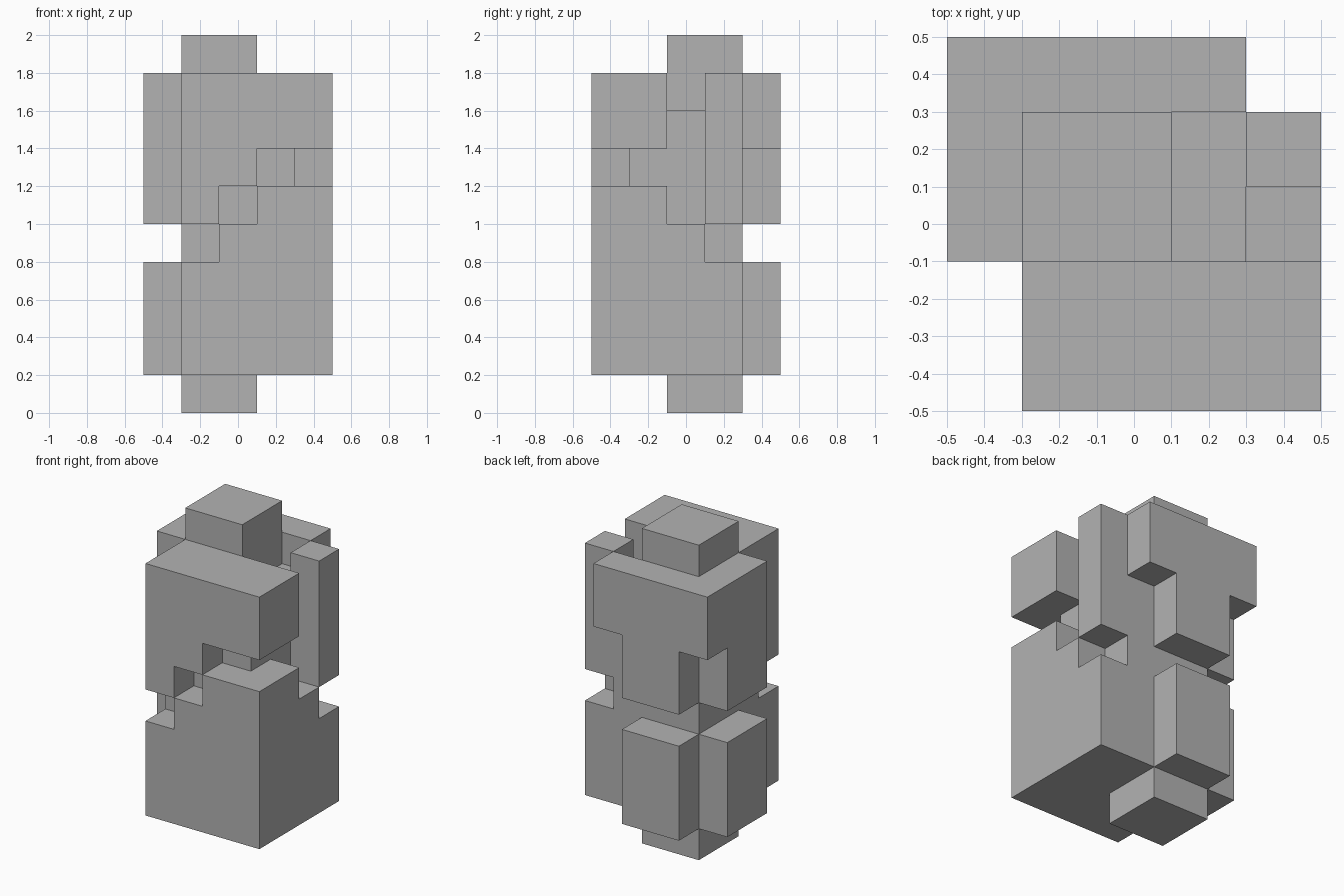
import bpy
import bmesh
from mathutils import Vector

cube = bpy.data.objects.get("Cube")
if cube:
    bpy.data.objects.remove(cube, do_unlink=True)

UNIT = 0.2  # edge of one building cube

# Parts as spans of cubes: (x from, x to), (y from, y to), (z from, z to)
PARTS = {
    "core": [((1, 4), (1, 4), (1, 8))],
    "shaft": [((1, 3), (2, 4), (0, 10))],
    "upper_front": [((1, 5), (0, 2), (7, 9)), ((2, 3), (0, 1), (6, 9)), ((1, 2), (0, 1), (5, 9))],
    "lower_front": [((3, 5), (0, 2), (1, 6)), ((2, 3), (0, 1), (1, 5)), ((1, 2), (0, 1), (1, 4))],
    "lower_side_steps": [((4, 5), (2, 3), (1, 5)), ((4, 5), (3, 4), (1, 4))],
    "side_column": [((4, 5), (3, 4), (5, 9))],
    "upper_right_wall": [((0, 1), (2, 4), (5, 9))],
    "upper_back_wall": [((0, 4), (4, 5), (7, 9)), ((1, 3), (4, 5), (5, 9))],
    "lower_right_wall": [((0, 1), (2, 4), (1, 4))],
    "lower_back_wall": [((1, 3), (4, 5), (1, 4))],
}

# Cubes filled by any part
filled = {
    (x, y, z)
    for spans in PARTS.values()
    for xs, ys, zs in spans
    for x in range(*xs) for y in range(*ys) for z in range(*zs)
}

# Skin: only the outer faces of the joined parts
bm = bmesh.new()
for cell in filled:
    centre = Vector((cell[0] - 2, cell[1] - 2, cell[2] + 0.5))
    for axis in range(3):
        for sign in (-1, 1):
            beside = list(cell)
            beside[axis] += sign
            if tuple(beside) in filled:
                continue
            n, u, v = Vector(), Vector(), Vector()
            n[axis] = sign / 2
            u[(axis + 1) % 3] = sign / 2
            v[(axis + 2) % 3] = 1 / 2
            corners = (-u - v, u - v, u + v, v - u)
            bm.faces.new([bm.verts.new((centre + n + c) * UNIT) for c in corners])

# Weld and merge flat areas
bmesh.ops.remove_doubles(bm, verts=bm.verts, dist=0.001)
bmesh.ops.dissolve_limit(bm, angle_limit=0.01, verts=bm.verts, edges=bm.edges)

mesh = bpy.data.meshes.new("stepped_block")
bm.to_mesh(mesh)
bm.free()

# Plain grey
grey = bpy.data.materials.new("grey")
grey.use_nodes = True
colour = (0.45, 0.45, 0.45, 1)
grey.diffuse_color = colour
grey.node_tree.nodes["Principled BSDF"].inputs["Base Color"].default_value = colour
mesh.materials.append(grey)

block = bpy.data.objects.new("stepped_block", mesh)
bpy.context.collection.objects.link(block)
